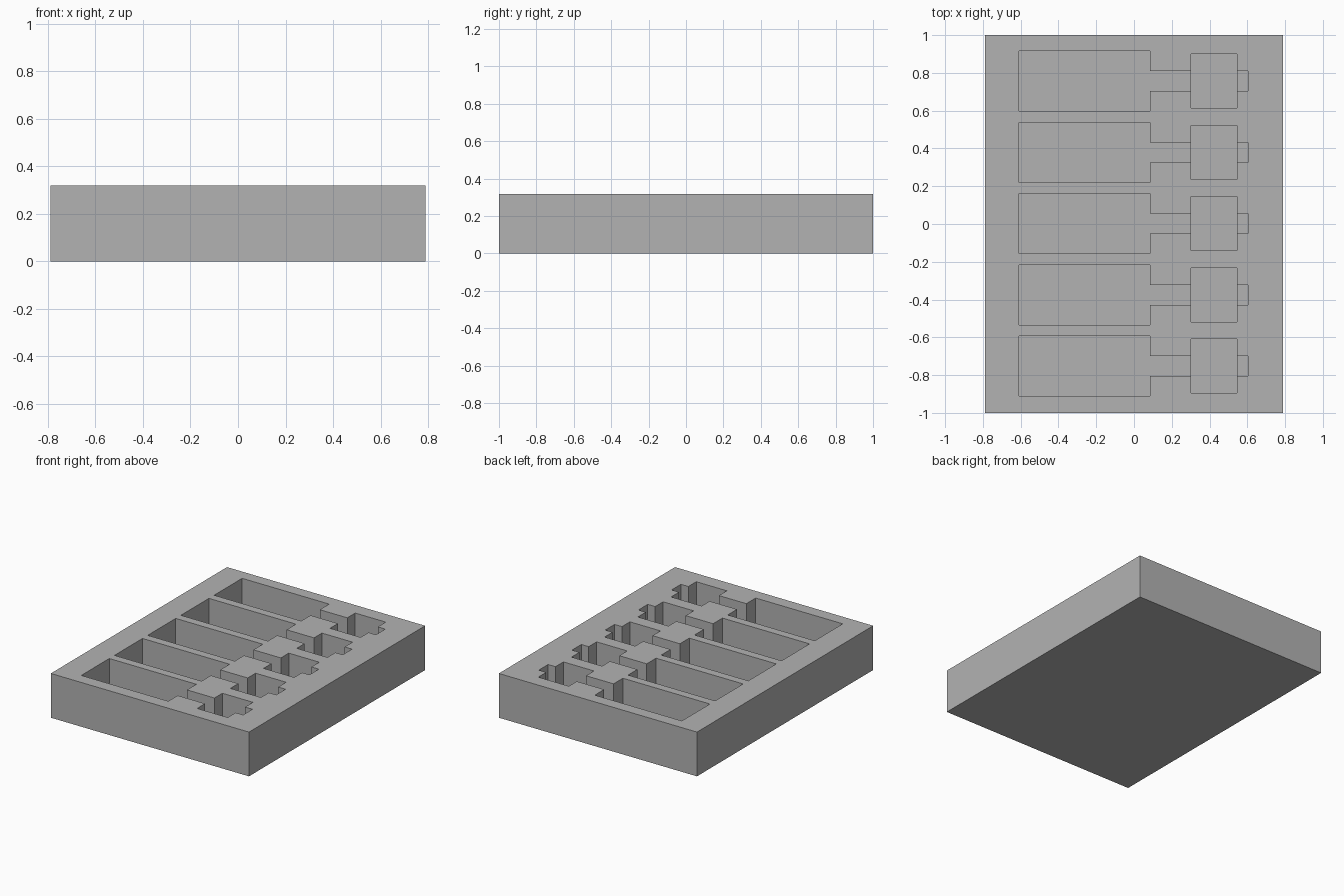
import bpy
import bmesh

cube = bpy.data.objects.get("Cube")
if cube:
    bpy.data.objects.remove(cube, do_unlink=True)

WIDTH, LENGTH, HEIGHT = 1.575, 2.0, 0.318
ROWS, PITCH = 5, 0.377
HANDLE_DEPTH, HEAD_DEPTH = 0.24, 0.26

grey = bpy.data.materials.new("plain grey")
grey.use_nodes = True
grey.diffuse_color = (0.45, 0.45, 0.45, 1)
grey.node_tree.nodes["Principled BSDF"].inputs["Base Color"].default_value = grey.diffuse_color


def prisms(name, outlines, z0, z1):
    """Object made of closed plan outlines extruded from z0 to z1."""
    bm = bmesh.new()
    for outline in outlines:
        face = bm.faces.new([bm.verts.new((x, y, z0)) for x, y in outline])
        up = bmesh.ops.extrude_face_region(bm, geom=[face])["geom"]
        verts = [v for v in up if isinstance(v, bmesh.types.BMVert)]
        bmesh.ops.translate(bm, verts=verts, vec=(0, 0, z1 - z0))
    bmesh.ops.recalc_face_normals(bm, faces=bm.faces)
    mesh = bpy.data.meshes.new(name)
    bm.to_mesh(mesh)
    bm.free()
    mesh.materials.append(grey)
    obj = bpy.data.objects.new(name, mesh)
    bpy.context.collection.objects.link(obj)
    return obj


def mirrored(half, yc):
    """Outline from its upper half, mirrored about the line y = yc."""
    return [(x, yc + y) for x, y in half] + [(x, yc - y) for x, y in reversed(half)]


# Solid tray block
tray = prisms("tray", [mirrored([(-WIDTH / 2, LENGTH / 2), (WIDTH / 2, LENGTH / 2)], 0)], 0, HEIGHT)

# Pocket shapes: a wide handle with a narrow shaft, and a deeper square head
handle = [(-0.608, 0.159), (0.084, 0.159), (0.084, 0.053), (0.604, 0.053)]
head = [(0.302, 0.143), (0.545, 0.143)]
centres = [0.002 + (i - (ROWS - 1) / 2) * PITCH for i in range(ROWS)]

# Cut each set of pockets into the tray
for name, half, depth in (("handle_cutter", handle, HANDLE_DEPTH),
                          ("head_cutter", head, HEAD_DEPTH)):
    cutter = prisms(name, [mirrored(half, yc) for yc in centres], HEIGHT - depth, HEIGHT + 0.1)
    cutter.hide_render = True
    cut = tray.modifiers.new(name, "BOOLEAN")
    cut.operation = "DIFFERENCE"
    cut.solver = "EXACT"
    cut.object = cutter
    bpy.context.view_layer.objects.active = tray
    bpy.ops.object.modifier_apply(modifier=cut.name)
    bpy.data.objects.remove(cutter, do_unlink=True)
